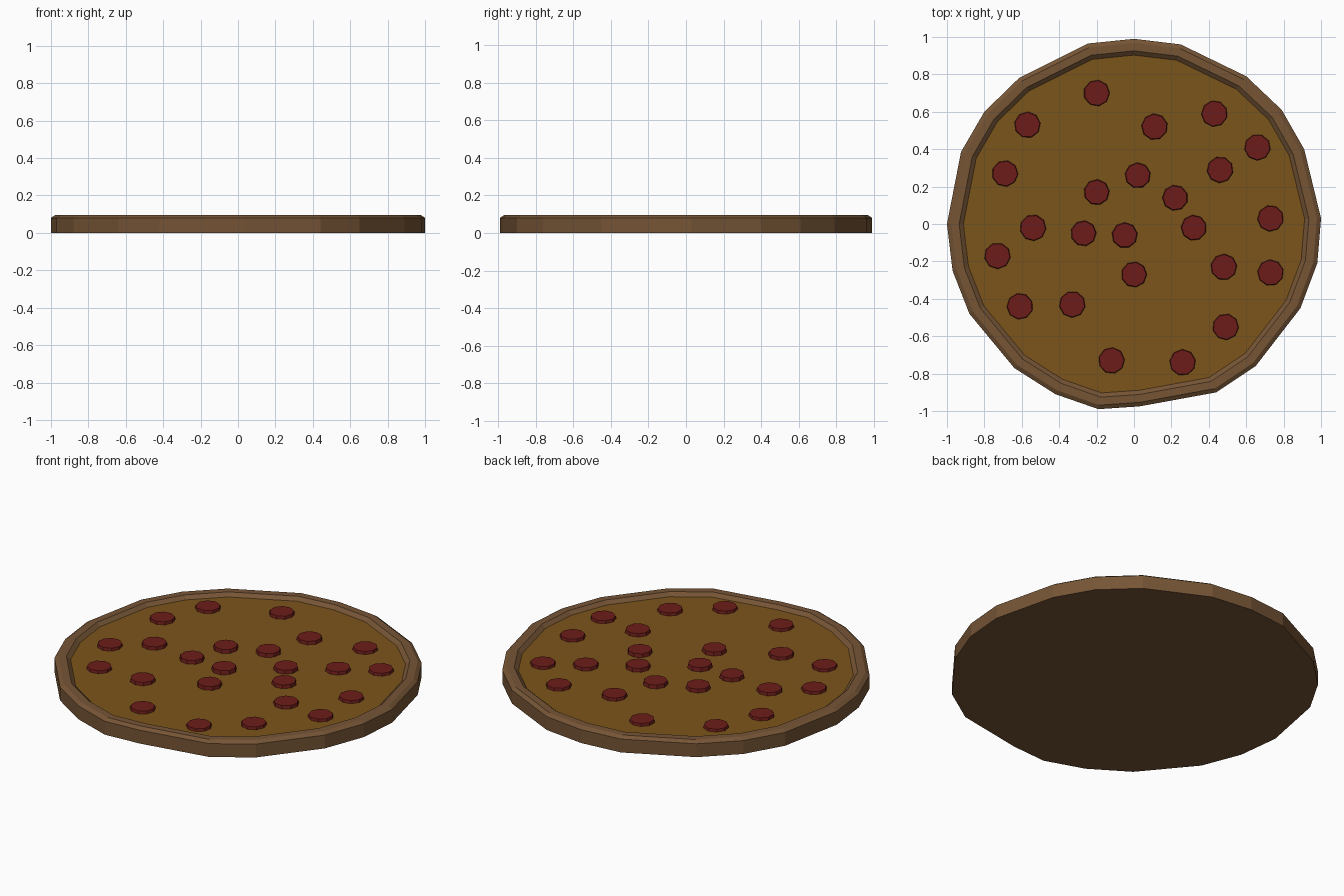
import bpy, bmesh, math

if "Cube" in bpy.data.objects:
    bpy.data.objects.remove(bpy.data.objects["Cube"])


def material(name, rgb):
    m = bpy.data.materials.new(name)
    m.diffuse_color = (*rgb, 1)
    m.use_nodes = True
    m.node_tree.nodes["Principled BSDF"].inputs["Base Color"].default_value = m.diffuse_color
    return m


def stack(name, outline, rings, mat, cap_bottom=False, top_centre=None):
    """Join scaled copies of an outline (scale, z); optionally close the ends."""
    bm = bmesh.new()
    loops = [[bm.verts.new((x * s, y * s, z)) for x, y in outline] for s, z in rings]
    n = len(outline)
    for a, b in zip(loops, loops[1:]):
        for i in range(n):
            j = (i + 1) % n
            bm.faces.new((a[i], a[j], b[j], b[i]))
    if cap_bottom:
        bm.faces.new(loops[0][::-1])
    if top_centre is not None:
        c = bm.verts.new((0, 0, top_centre))
        for i in range(n):
            bm.faces.new((loops[-1][i], loops[-1][(i + 1) % n], c))
    me = bpy.data.meshes.new(name)
    bm.to_mesh(me)
    bm.free()
    me.materials.append(mat)
    ob = bpy.data.objects.new(name, me)
    bpy.context.collection.objects.link(ob)
    return ob


crust_mat = material("baked_crust", (0.18, 0.09, 0.036))
cheese_mat = material("cheese", (0.20, 0.09, 0.011))
meat_mat = material("pepperoni_red", (0.15, 0.012, 0.010))

# Irregular hand-shaped outline, counter-clockwise
outline = [(1.0, 0.03), (0.91, 0.40), (0.79, 0.61), (0.60, 0.79), (0.25, 0.96),
           (0.0, 0.99), (-0.245, 0.965), (-0.615, 0.78), (-0.80, 0.60), (-0.925, 0.385),
           (-1.0, 0.0), (-0.97, -0.25), (-0.88, -0.48), (-0.64, -0.77), (-0.42, -0.91),
           (-0.19, -0.99), (0.03, -0.975), (0.44, -0.90), (0.65, -0.76), (0.89, -0.45),
           (0.98, -0.21)]

# Crust: flat base, wall, chamfered rim, inner lip
stack("crust", outline, [(1, 0), (1, 0.08), (0.978, 0.095), (0.935, 0.095), (0.912, 0.075)],
      crust_mat, cap_bottom=True)

# Cheese surface
stack("cheese", outline, [(0.912, 0.075), (0.5, 0.073)], cheese_mat, top_centre=0.07)

# Pepperoni slices
slices = [(-0.20, 0.70), (-0.57, 0.53), (0.11, 0.52), (0.43, 0.59), (0.66, 0.41),
          (-0.69, 0.27), (-0.20, 0.17), (0.02, 0.26), (0.22, 0.14), (0.46, 0.29),
          (-0.54, -0.02), (-0.27, -0.05), (-0.05, -0.06), (0.32, -0.02), (0.73, 0.03),
          (-0.73, -0.17), (0.0, -0.27), (0.48, -0.23), (0.73, -0.26), (-0.61, -0.44),
          (-0.33, -0.43), (0.49, -0.55), (-0.12, -0.73), (0.26, -0.74)]
nonagon = [(math.cos(math.tau * i / 9), math.sin(math.tau * i / 9)) for i in range(9)]
for k, (x, y) in enumerate(slices):
    # inner slices stand a little further out of the cheese
    top = 0.094 - 0.005 * math.hypot(x, y)
    radius = 0.07 if math.hypot(x, y) > 0.4 else 0.068
    ob = stack(f"pepperoni_{k + 1}", nonagon, [(radius + 0.002, 0.068), (radius - 0.003, top)],
               meat_mat, cap_bottom=True, top_centre=top)
    ob.location = (x, y, 0)
    ob.rotation_euler.z = k * 0.13
